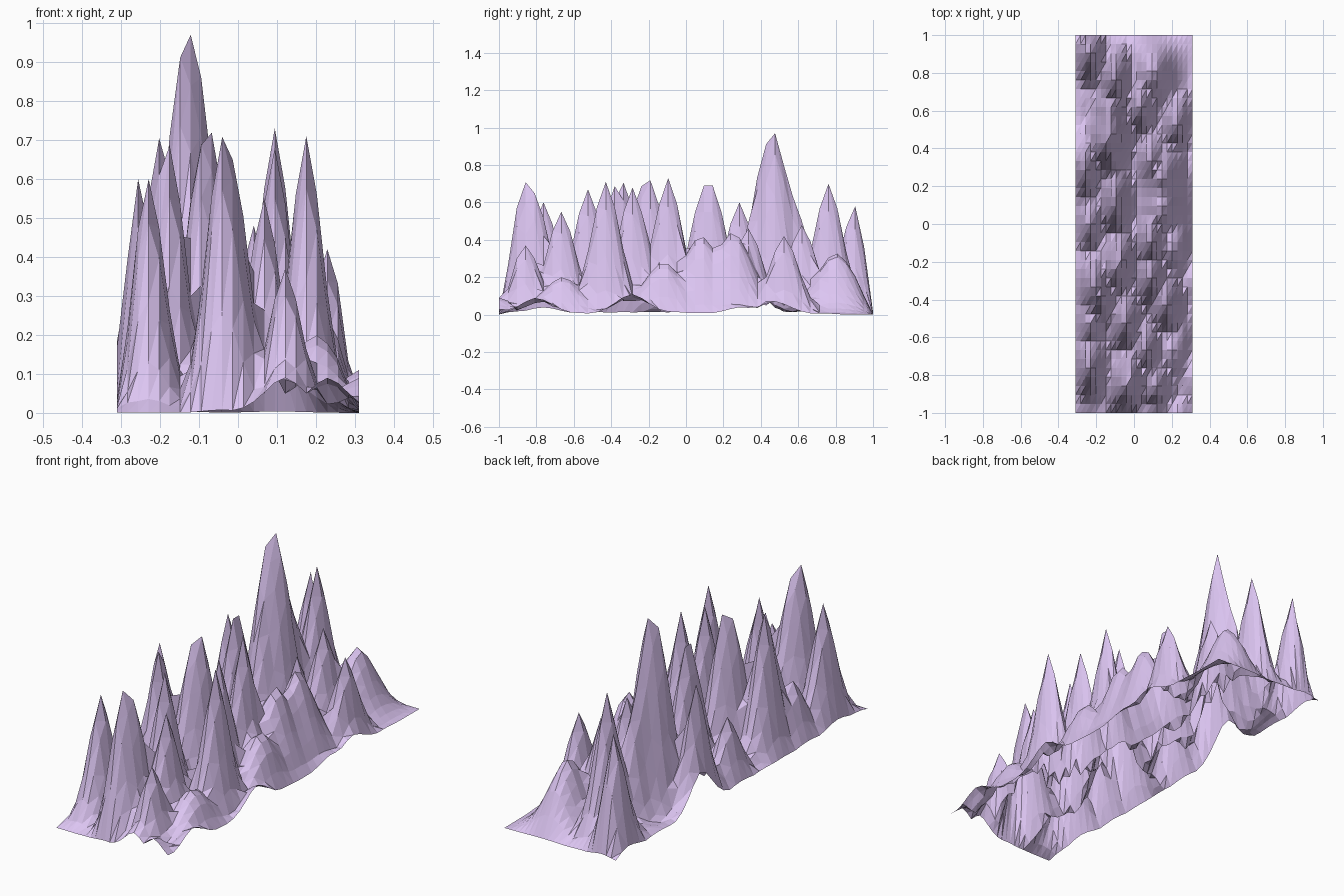
import bpy, bmesh, math
from mathutils import Vector, noise

if "Cube" in bpy.data.objects:
    bpy.data.objects.remove(bpy.data.objects["Cube"])

HX, HY = 0.31, 1.0          # half width and half length
NX, NY = 23, 42             # grid cells

# Main summits: x, y, height
SUMMITS = [
    (-.125, .475, .97), (-.15, .43, .90), (-.10, .48, .79), (-.11, .38, .60), (-.11, .56, .62),
    (-.04, -.85, .705), (-.015, -.81, .64), (-.23, -.75, .60), (.07, -.69, .55),
    (-.05, -.54, .67), (.175, -.44, .71), (-.20, -.34, .70), (-.175, -.36, .68),
    (.09, -.28, .68), (-.07, -.20, .715), (-.09, -.22, .68), (.09, -.08, .73),
    (-.095, .08, .67), (-.095, .13, .67), (-.25, .28, .60), (-.09, .75, .70),
    (-.24, .90, .58), (.225, .53, .42), (.13, -.87, .37), (.10, .34, .46),
    (.03, .62, .48), (-.22, -.52, .30), (-.24, .02, .32),
]
# Broad low hills along the right side: x, y, height
HILLS = [(.15, .08, .42), (.15, .25, .44), (.20, -.12, .28), (.10, .80, .33), (.20, -.66, .20)]
# Low bumps along the outer edges
RIM = [(.12, -1, .09), (.23, -1, .09), (HX, -.80, .09), (HX, -.29, .11),
       (HX, .30, .04), (HX, .47, .07), (-HX, .32, .19)]


def bump(x, y, peak, hx, hy):
    """Rounded hill that falls to half height at hx / hy."""
    r = math.hypot((x - peak[0]) / hx, (y - peak[1]) / hy)
    return peak[2] * math.exp(-0.69 * r ** 1.8)


def snap(p):
    """Move a summit onto the nearest grid point."""
    dx, dy = 2 * HX / NX, 2 * HY / NY
    return (round((p[0] + HX) / dx) * dx - HX, round((p[1] + HY) / dy) * dy - HY, p[2])


def fade(distance, width, floor):
    t = min(1, max(0, distance / width))
    return floor + (1 - floor) * t * t * (3 - 2 * t)


summits = [snap(p) for p in SUMMITS]


def height(x, y):
    ground = max(0, 0.02 + 0.08 * noise.noise(Vector((x * 8, y * 4, 3.7))))
    tall = [bump(x, y, p, .049, .092) for p in summits]
    tall += [bump(x, y, p, .080, .130) for p in HILLS]
    z = max(ground, sum(t ** 7 for t in tall) ** (1 / 7))
    z *= fade(HX - x, .045, .2) * fade(HX + x, .04, .35) * fade(HY - abs(y), .07, .05)
    rim = [bump(x, y, p, .06, .10) for p in RIM if p[1] != -1 or y < -.95]
    return min(.97, max([z] + rim))


# Mountain sheet: one open faceted surface
bm = bmesh.new()
grid = []
for j in range(NY + 1):
    y = -HY + 2 * HY * j / NY
    row = []
    for i in range(NX + 1):
        x = -HX + 2 * HX * i / NX
        row.append(bm.verts.new((x, y, height(x, y))))
    grid.append(row)
for j in range(NY):
    for i in range(NX):
        a, b = grid[j][i], grid[j][i + 1]
        c, d = grid[j + 1][i + 1], grid[j + 1][i]
        bm.faces.new((a, b, c))
        bm.faces.new((a, c, d))

# Rest the lowest point on the ground
low = min(v.co.z for v in bm.verts)
for v in bm.verts:
    v.co.z -= low
mesh = bpy.data.meshes.new("mountain_range")
bm.to_mesh(mesh)
bm.free()
mountain = bpy.data.objects.new("mountain_range", mesh)
bpy.context.collection.objects.link(mountain)

# Pale violet rock
rock = bpy.data.materials.new("pale_violet_rock")
rock.diffuse_color = (.72, .56, .89, 1)
rock.use_nodes = True
rock.node_tree.nodes["Principled BSDF"].inputs["Base Color"].default_value = rock.diffuse_color
mesh.materials.append(rock)
